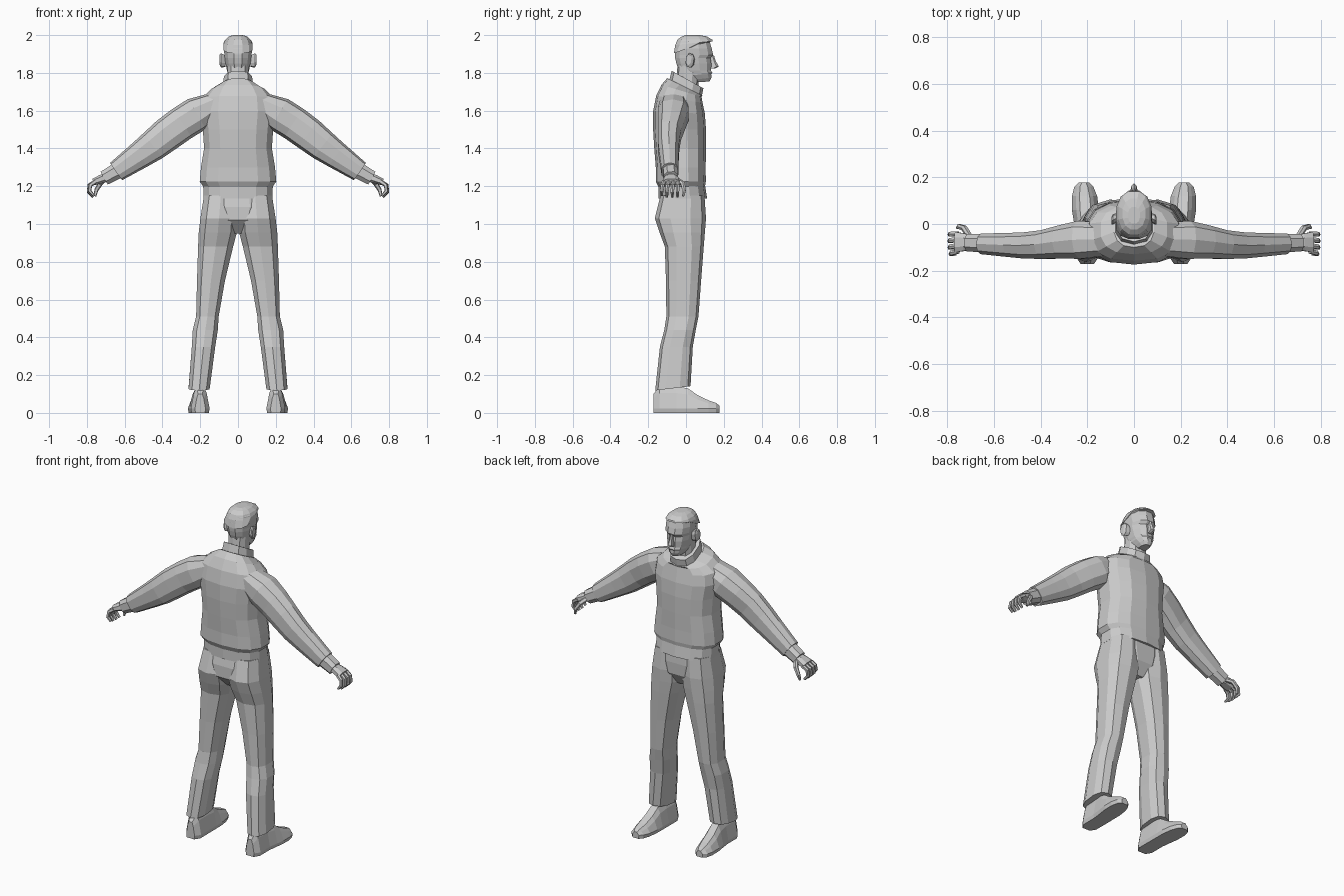
import bpy, bmesh, math
from mathutils import Vector

grey = bpy.data.materials.new("plain grey")
grey.diffuse_color = (0.6, 0.6, 0.6, 1)


def ring(c, u, v, n, e=0.8):
    """Rounded cross-section about c, spanned by half-axes u and v."""
    pts = []
    for i in range(n):
        a = 2 * math.pi * (i + 0.5) / n
        k, s = math.cos(a), math.sin(a)
        pts.append(Vector(c) + Vector(u) * math.copysign(abs(k) ** e, k)
                   + Vector(v) * math.copysign(abs(s) ** e, s))
    return pts


def loft(name, rings, mirror=False):
    bm = bmesh.new()
    rows = [[bm.verts.new(p) for p in r] for r in rings]
    n = len(rows[0])
    for a, b in zip(rows, rows[1:]):
        for i in range(n):
            j = (i + 1) % n
            bm.faces.new((a[i], a[j], b[j], b[i]))
    bm.faces.new(rows[0])
    bm.faces.new(rows[-1])
    bmesh.ops.recalc_face_normals(bm, faces=bm.faces)
    me = bpy.data.meshes.new(name)
    bm.to_mesh(me)
    bm.free()
    me.materials.append(grey)
    ob = bpy.data.objects.new(name, me)
    bpy.context.collection.objects.link(ob)
    if mirror:
        m = ob.modifiers.new("mirror", 'MIRROR')
        m.use_mirror_merge = False
    return ob


def stack(name, rows, n, e=0.8, mirror=False):
    """Rows: height, back y, front y, inner x, outer x, forward slope."""
    rs = []
    for z, y0, y1, x0, x1, s in rows:
        h = (y1 - y0) / 2
        rs.append(ring(((x0 + x1) / 2, (y0 + y1) / 2, z),
                       ((x1 - x0) / 2, 0, 0), (0, h, h * s), n, e))
    return loft(name, rs, mirror)


def tube(name, pts, n=6, mirror=True):
    """Points: x, y, z, half depth along y, half thickness."""
    rs = []
    for i, (x, y, z, hy, ht) in enumerate(pts):
        a, b = pts[max(i - 1, 0)], pts[min(i + 1, len(pts) - 1)]
        d = (Vector(b[:3]) - Vector(a[:3])).normalized()
        v = d.cross(Vector((0, 1, 0))).normalized()
        u = v.cross(d)
        rs.append(ring((x, y, z), u * hy, v * ht, n))
    return loft(name, rs, mirror)


def sym(rows):
    return [(z, a, b, -w, w, s) for z, a, b, w, s in rows]


# Jacket body, waistband and collar
stack("jacket", sym([
    (1.195, -.145, .100, .185, 0), (1.225, -.160, .105, .207, 0),
    (1.30, -.160, .104, .200, 0), (1.40, -.168, .106, .183, 0),
    (1.50, -.174, .106, .190, 0), (1.59, -.174, .100, .205, -.05),
    (1.66, -.158, .088, .195, -.15), (1.705, -.130, .082, .145, -.3),
    (1.725, -.100, .088, .088, -.5)]), 14)
stack("jacket_waistband", sym([
    (1.135, -.145, .112, .187, 0), (1.21, -.145, .100, .188, 0)]), 14)
stack("collar", sym([
    (1.69, -.095, .078, .088, -.5), (1.765, -.076, .092, .077, -.55)]), 10)
stack("neck", sym([
    (1.70, -.055, .060, .058, -.3), (1.84, -.045, .075, .058, 0)]), 10)

# Sleeves and cuffs
tube("sleeve", [(.12, -.065, 1.635, .075, .065), (.22, -.068, 1.58, .085, .093),
                (.30, -.077, 1.53, .074, .092), (.375, -.088, 1.475, .064, .090),
                (.45, -.092, 1.415, .059, .083), (.52, -.090, 1.365, .054, .073),
                (.645, -.085, 1.278, .046, .056)], 10)
tube("cuff", [(.63, -.083, 1.287, .041, .047), (.708, -.080, 1.243, .040, .041)], 8)

# Hands: palm, curled fingers and thumb
tube("palm", [(.69, -.080, 1.250, .028, .026), (.725, -.078, 1.238, .040, .024),
              (.765, -.078, 1.222, .046, .019)], 8)
for i, (y, reach) in enumerate([(-.041, .98), (-.066, 1), (-.092, .98), (-.117, .85)]):
    tube("finger_%d" % (i + 1), [
        (.755, y, 1.225, .011, .012),
        (.755 + .032 * reach, y * 1.06, 1.205, .011, .011),
        (.755 + .036 * reach, y * 1.1, 1.205 - .035 * reach, .010, .010),
        (.755 + .012 * reach, y * 1.1, 1.205 - .062 * reach, .007, .007)])
tube("thumb", [(.705, -.055, 1.238, .013, .014), (.728, -.018, 1.215, .013, .013),
               (.750, -.010, 1.180, .011, .011), (.757, -.016, 1.148, .007, .007)])

# Trousers: seat plus mirrored legs
stack("trouser_seat", sym([
    (1.16, -.135, .098, .178, 0), (1.09, -.150, .102, .185, 0),
    (1.02, -.150, .098, .150, 0), (.95, -.085, .055, .055, 0)]), 12)
stack("trouser_leg", [
    (1.15, -.135, .098, -.002, .184, 0), (1.03, -.165, .106, -.002, .203, 0),
    (.955, -.140, .100, .002, .212, 0), (.88, -.112, .094, .022, .215, 0),
    (.70, -.106, .080, .066, .220, 0), (.51, -.104, .066, .100, .224, 0),
    (.44, -.115, .052, .104, .242, 0), (.35, -.138, .036, .118, .247, 0),
    (.13, -.163, .024, .148, .264, .12)], 10, mirror=True)

# Shoes: rows run from heel to toe as y, bottom, top, inner x, outer x
shoe = []
for y, z1, x0, x1 in [(-.172, .10, .172, .228), (-.140, .14, .150, .250),
                      (-.05, .14, .150, .250), (.01, .13, .150, .258),
                      (.06, .095, .150, .266), (.12, .066, .158, .266),
                      (.160, .052, .174, .256), (.178, .038, .193, .236)]:
    m, h, t = (x0 + x1) / 2, (x1 - x0) / 2, .68
    shoe.append([Vector((m + dx * h, y, z)) for dx, z in
                 [(-.9, 0), (.9, 0), (1, .022), (t, z1 * .75), (.4, z1),
                  (-.4, z1), (-t, z1 * .75), (-1, .022)]])
loft("shoe", shoe, True)

# Head with brow, eye hollow, lips and chin
stack("head", sym([
    (1.752, .040, .125, .026, .05), (1.768, .015, .136, .040, .12),
    (1.790, -.020, .136, .054, .05), (1.800, -.030, .142, .056, 0),
    (1.812, -.040, .136, .060, 0), (1.850, -.054, .137, .068, 0),
    (1.878, -.060, .132, .072, 0), (1.895, -.062, .147, .074, 0),
    (1.930, -.063, .139, .078, 0), (1.965, -.052, .128, .073, 0),
    (1.988, -.030, .105, .054, 0), (1.998, .000, .075, .028, 0)]), 12, .9)
# Hair cap and fringe
stack("hair", sym([
    (1.925, -.066, .060, .080, .35), (1.958, -.060, .145, .078, .10),
    (1.976, -.048, .142, .069, 0), (1.993, -.025, .112, .050, 0),
    (2.0, .000, .075, .026, 0)]), 12, .9)

# Nose wedge
stack("nose", [(1.822, .115, .150, -.016, .016, 0), (1.833, .115, .174, -.015, .015, 0),
               (1.862, .115, .158, -.009, .009, 0), (1.893, .115, .148, -.007, .007, 0)], 6)

# Ears flare outwards towards the back
loft("ear", [ring((.066, .030, 1.862), (0, .015, -.005), (0, .006, .030), 8),
             ring((.090, .020, 1.866), (0, .021, -.006), (0, .007, .038), 8),
             ring((.097, .014, 1.870), (0, .014, -.004), (0, .005, .028), 8)], True)
